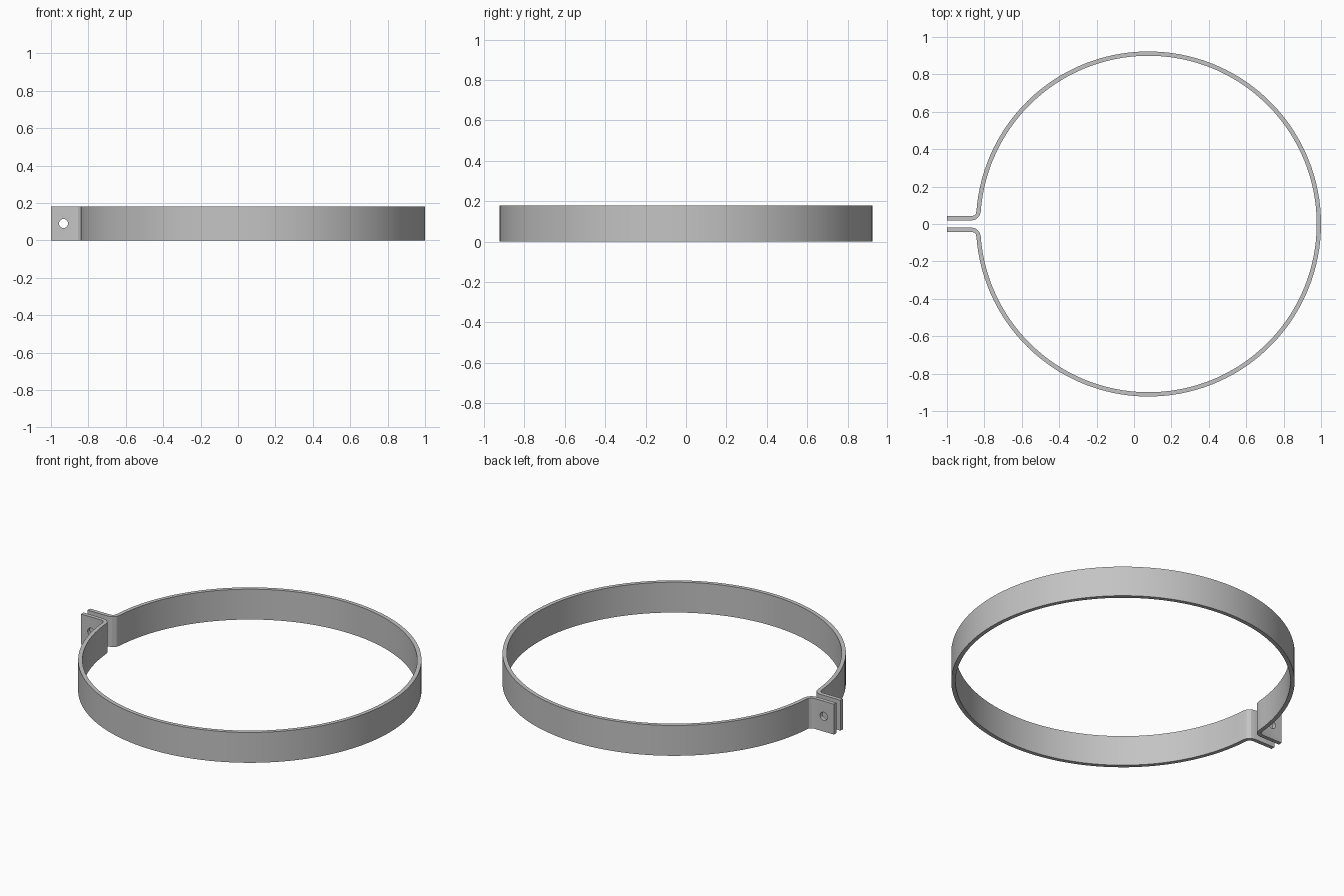
import bpy, bmesh, math
from mathutils import Vector, Matrix

cube = bpy.data.objects.get("Cube")
if cube:
    bpy.data.objects.remove(cube, do_unlink=True)

RADIUS, THICK, HEIGHT = 0.9225, 0.023, 0.18
CENTRE = Vector((1 - RADIUS, 0))
TAB_Y = 0.042          # outer face of each tab
BEND = 0.025           # radius of the bend into the tab
SEGMENTS = 64          # per half ring

steel = bpy.data.materials.new("grey steel")
steel.use_nodes = True
grey = (0.55, 0.55, 0.55, 1)
steel.diffuse_color = grey
steel.node_tree.nodes["Principled BSDF"].inputs["Base Color"].default_value = grey


def polar(centre, radius, angle):
    return centre + radius * Vector((math.cos(angle), math.sin(angle)))


# Back half of the strip as (outer, inner) point pairs
bend_y = TAB_Y + BEND
last = math.pi - math.asin(bend_y / RADIUS)
half = []
for i in range(SEGMENTS + 1):
    a = last * i / SEGMENTS
    half.append((polar(CENTRE, RADIUS, a), polar(CENTRE, RADIUS - THICK, a)))
bend_centre = Vector((half[-1][0].x - BEND, bend_y))
for i in range(1, 4):
    a = -math.radians(30 * i)
    half.append((polar(bend_centre, BEND, a), polar(bend_centre, BEND + THICK, a)))
half.append((Vector((-1, TAB_Y)), Vector((-1, TAB_Y - THICK))))

# Mirror to the front half and join into one path
flip = lambda p: Vector((p.x, -p.y))
path = [(flip(o), flip(i)) for o, i in reversed(half[1:])] + half

# Clamp band: rectangular section swept along the path
bm = bmesh.new()
rings = []
for outer, inner in path:
    rings.append([bm.verts.new((p.x, p.y, z))
                  for p, z in ((outer, 0), (outer, HEIGHT), (inner, HEIGHT), (inner, 0))])
for a, b in zip(rings, rings[1:]):
    for k in range(4):
        n = (k + 1) % 4
        bm.faces.new((a[k], b[k], b[n], a[n]))
bm.faces.new(rings[0])
bm.faces.new(rings[-1])
bmesh.ops.recalc_face_normals(bm, faces=bm.faces)
mesh = bpy.data.meshes.new("clamp_band")
bm.to_mesh(mesh)
bm.free()
mesh.materials.append(steel)
band = bpy.data.objects.new("clamp_band", mesh)
bpy.context.collection.objects.link(band)

# Bolt hole through both tabs
bpy.ops.mesh.primitive_cylinder_add(vertices=32, radius=0.024, depth=0.3,
                                    location=(-0.933, 0, HEIGHT / 2),
                                    rotation=(math.pi / 2, 0, 0))
cutter = bpy.context.object
cutter.name = "bolt_hole_cutter"
cutter.hide_render = True
cutter.data.materials.append(steel)
cut = band.modifiers.new("bolt_hole", 'BOOLEAN')
cut.operation = 'DIFFERENCE'
cut.solver = 'EXACT'
cut.object = cutter

bpy.ops.object.select_all(action='DESELECT')
band.select_set(True)
bpy.context.view_layer.objects.active = band
bpy.ops.object.modifier_apply(modifier=cut.name)
bpy.data.objects.remove(cutter, do_unlink=True)
bpy.ops.object.shade_smooth_by_angle(angle=math.radians(25))
